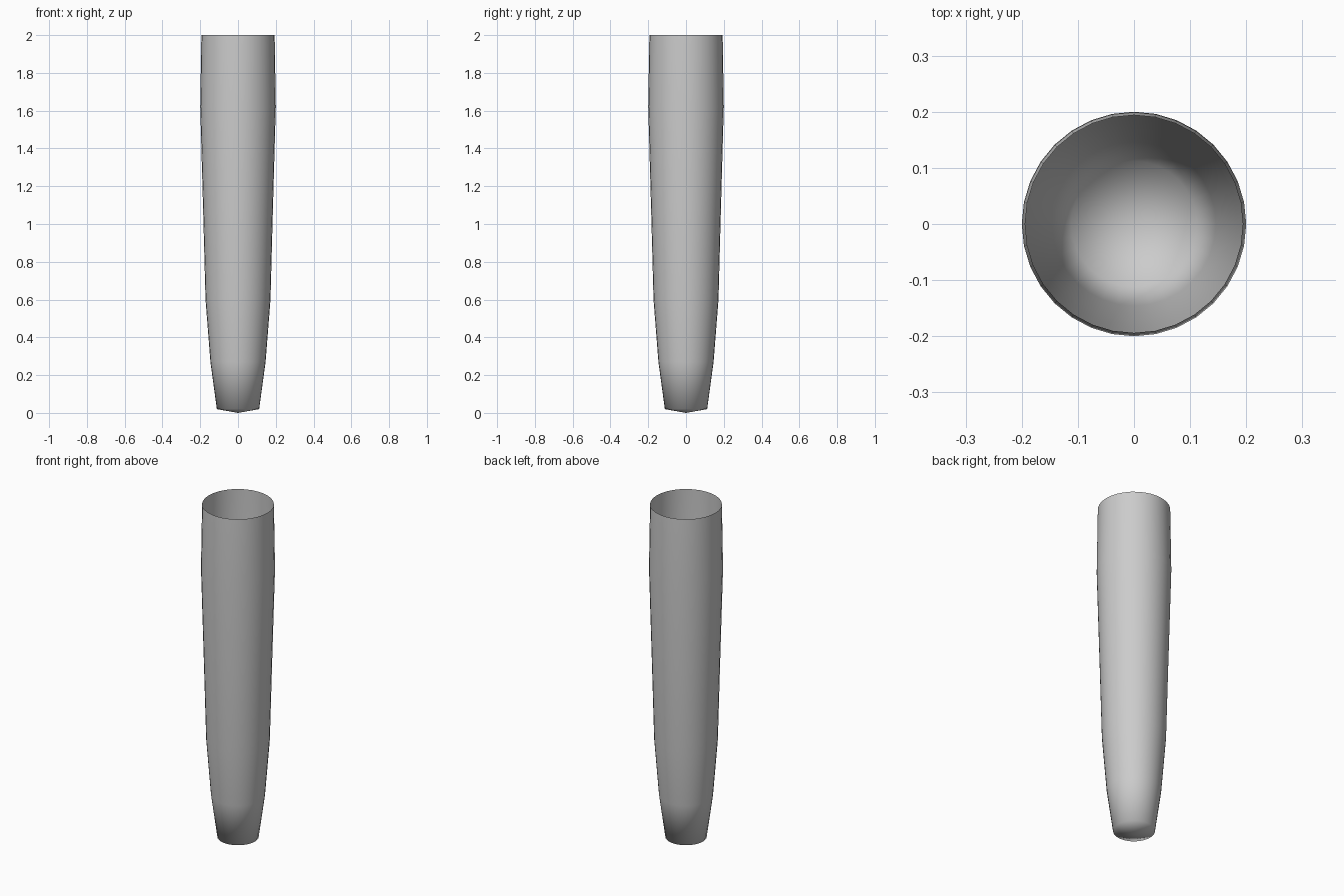
import bpy, bmesh, math

if "Cube" in bpy.data.objects:
    bpy.data.objects.remove(bpy.data.objects["Cube"])

SIDES = 32
# outer profile: (radius, height) from base to rim
PROFILE = [(0.112, 0.02), (0.146, 0.27), (0.172, 0.60),
           (0.184, 1.05), (0.20, 1.62), (0.194, 2.0)]

bm = bmesh.new()

# stacked rings of the tapered body
rings = []
for r, z in PROFILE:
    rings.append([bm.verts.new((r * math.cos(2 * math.pi * i / SIDES),
                                r * math.sin(2 * math.pi * i / SIDES), z))
                  for i in range(SIDES)])
for low, high in zip(rings, rings[1:]):
    for i in range(SIDES):
        j = (i + 1) % SIDES
        bm.faces.new((low[i], low[j], high[j], high[i]))

# shallow pointed bottom
tip = bm.verts.new((0, 0, 0))
for i in range(SIDES):
    bm.faces.new((tip, rings[0][(i + 1) % SIDES], rings[0][i]))

for f in bm.faces:
    f.smooth = True
mesh = bpy.data.meshes.new("tapered_vessel")
bm.to_mesh(mesh)
bm.free()
vessel = bpy.data.objects.new("tapered_vessel", mesh)
bpy.context.collection.objects.link(vessel)
